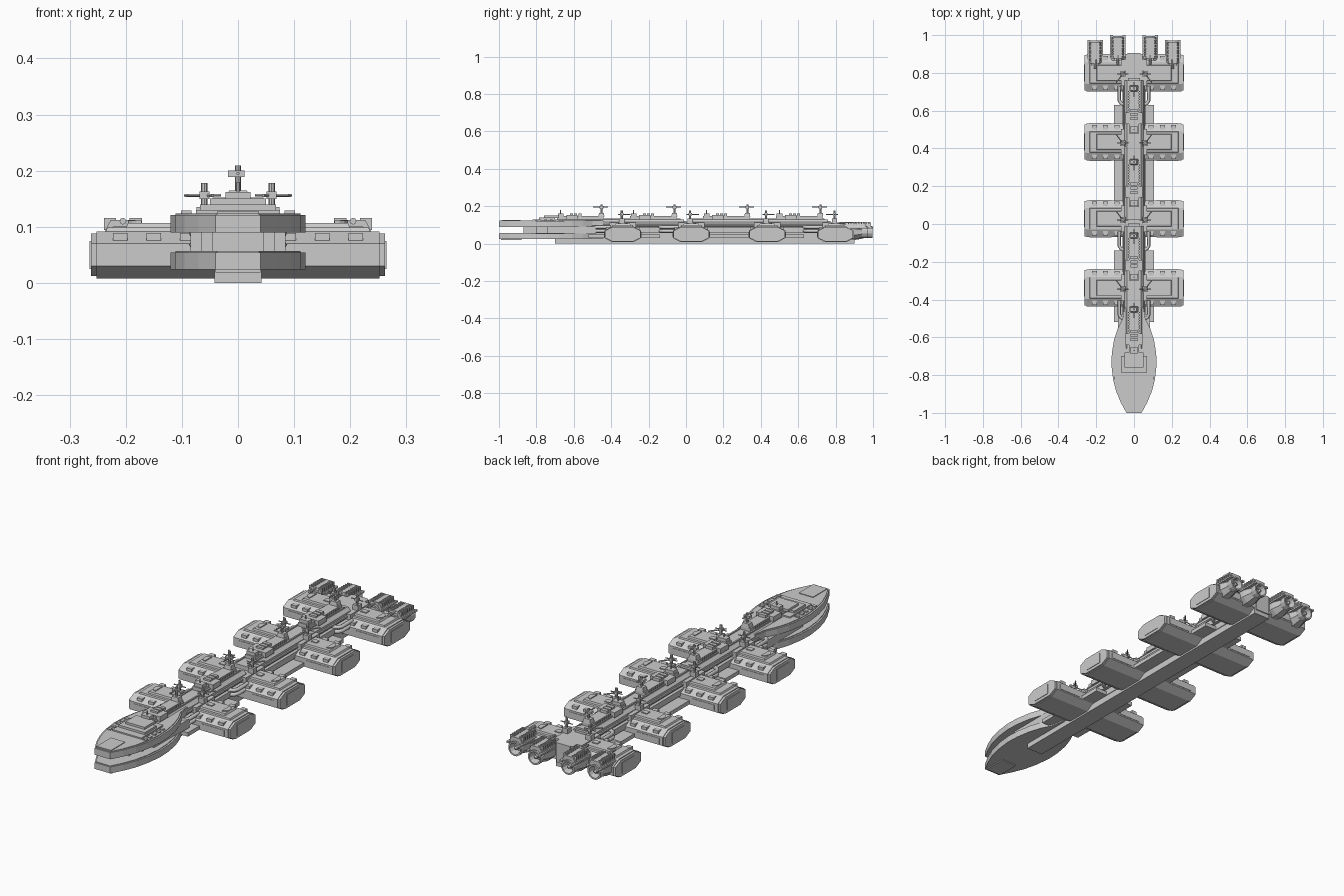
import bpy, math
from mathutils import Vector

if "Cube" in bpy.data.objects:
    bpy.data.objects.remove(bpy.data.objects["Cube"])


def mesh(name, verts, faces):
    me = bpy.data.meshes.new(name)
    me.from_pydata(verts, [], faces)
    ob = bpy.data.objects.new(name, me)
    bpy.context.collection.objects.link(ob)
    return ob


def prism(name, pts, axis, lo, hi, s=1.0):
    """Extrude a 2D profile along an axis; s scales the far end about its middle."""
    n = len(pts)
    ca = sum(p[0] for p in pts) / n
    cb = sum(p[1] for p in pts) / n

    def place(a, b, t):
        return {'x': (t, a, b), 'y': (a, t, b), 'z': (a, b, t)}[axis]
    v = [place(a, b, lo) for a, b in pts]
    v += [place(ca + (a - ca) * s, cb + (b - cb) * s, hi) for a, b in pts]
    f = [tuple(range(n))[::-1], tuple(range(n, 2 * n))]
    f += [(i, (i + 1) % n, n + (i + 1) % n, n + i) for i in range(n)]
    if axis == 'y':
        f = [q[::-1] for q in f]
    return mesh(name, v, f)


def box(name, x0, x1, y0, y1, z0, z1, s=1.0):
    x0, x1 = min(x0, x1), max(x0, x1)
    return prism(name, [(x0, y0), (x1, y0), (x1, y1), (x0, y1)], 'z', z0, z1, s)


def rod(name, a, b, r, n=8):
    a, b = Vector(a), Vector(b)
    q = (b - a).to_track_quat('Z', 'Y')
    ring = [(r * math.cos(2 * math.pi * i / n), r * math.sin(2 * math.pi * i / n)) for i in range(n)]
    ob = prism(name, ring, 'z', 0, (b - a).length)
    for v in ob.data.vertices:
        v.co = q @ v.co + a
    return ob


def lathe(name, prof, c, n=12):
    """Closed (radius, y) profile spun about a lengthwise axis through c=(x, z)."""
    m, v, f = len(prof), [], []
    for i in range(n):
        t = 2 * math.pi * (i + .5) / n
        v += [(c[0] + r * math.cos(t), y, c[1] + r * math.sin(t)) for r, y in prof]
        f += [(i * m + j, i * m + (j + 1) % m, (i + 1) % n * m + (j + 1) % m, (i + 1) % n * m + j)
              for j in range(m)]
    return mesh(name, v, f)


def pipe(name, pts, r):
    cu = bpy.data.curves.new(name, 'CURVE')
    cu.dimensions, cu.bevel_depth, cu.bevel_resolution, cu.use_fill_caps = '3D', r, 2, True
    sp = cu.splines.new('POLY')
    sp.points.add(len(pts) - 1)
    for p, c in zip(sp.points, pts):
        p.co = (*c, 1)
    ob = bpy.data.objects.new(name, cu)
    bpy.context.collection.objects.link(ob)


# Keel, lower side plates, spine core
box("keel", -.042, .042, -.70, .90, 0, .032)
box("lower_plate_front", -.105, .105, -.52, -.14, .03, .048)
box("lower_plate_rear", -.105, .105, -.05, .63, .03, .048)
box("spine_core", -.045, .045, -.72, .90, .03, .112)
for s in (-1, 1):
    box("spine_side_rail", s * .044, s * .06, -.60, .80, .058, .085)
    rod("spine_conduit", (s * .05, -.55, .098), (s * .05, .75, .098), .006)

# Upper decks: two long bevelled segments
deck = [(-.05, .105), (.05, .105), (.05, .115), (.036, .13), (-.036, .13), (-.05, .115)]
for y0, y1 in ((-.70, -.01), (.02, .76)):
    prism("upper_deck", deck, 'y', y0, y1)
    box("deck_end_cap", -.032, .032, y1 - .01, y1 + .012, .10, .122)
    for s in (-1, 1):
        box("deck_coaming", s * .027, s * .034, y0 + .01, y1 - .02, .128, .135)

# Bow: two stacked lens-shaped hull plates
half = [(.04, -1), (.07, -.945), (.095, -.885), (.111, -.82), (.12, -.745), (.117, -.68),
        (.105, -.61), (.085, -.55), (.06, -.50), (.05, -.44)]
lens = half + [(-x, y) for x, y in reversed(half)]
for name, z0, z1 in (("upper", .09, .121), ("lower", .024, .054)):
    prism(name + "_bow_hull", lens, 'z', z0, z1)
    slim = [(x * .93, y * .985 - .011) for x, y in lens]
    prism(name + "_bow_skin", slim, 'z', z1, z1 + .003)
box("bow_core", -.085, .085, -.74, -.48, .052, .092)
box("bow_core_step", -.065, .065, -.80, -.74, .054, .091)
box("bow_core_nose", -.045, .045, -.87, -.80, .054, .091)
box("bow_chin", -.04, .04, -.99, -.88, .019, .026)
box("bow_hatch", -.037, .037, -.99, -.885, .122, .127)
box("bow_deck_base", -.075, .075, -.82, -.66, .122, .13)
box("bow_deck_house", -.068, .068, -.785, -.70, .128, .14)
box("bow_bridge", -.05, .05, -.76, -.68, .138, .15)
for s in (-1, 1):
    for y in (-.69, -.72, -.75, -.785, -.815):
        box("bow_vent", s * .083, s * .102, y - .007, y + .007, .122, .129)

# Cargo pods: four octagonal cross-hulls
def octagon(cy, k=0.0):
    w, t = .0975 - k, .058 - k * .6
    return [(cy - w, .03), (cy - t, .008 + k), (cy + t, .008 + k), (cy + w, .03),
            (cy + w, .07), (cy + t, .092 - k), (cy - t, .092 - k), (cy - w, .07)]


pods = (-.338, .028, .434, .80)
for cy in pods:
    prism("pod_hull", octagon(cy), 'x', -.252, .252)
    box("pod_bridge_roof", -.07, .07, cy - .07, cy + .07, .085, .112)
    for s in (-1, 1):
        prism("pod_end_cap", octagon(cy, .004), 'x', s * .25, s * .262)
        box("pod_end_door", s * .26, s * .2645, cy - .045, cy + .045, .025, .075)
        box("pod_roof_plate", s * .06, s * .236, cy - .056, cy + .056, .091, .099, .96)
        box("pod_roof_step", s * .06, s * .20, cy - .042, cy + .042, .098, .107, .94)
        box("roof_hatch", s * .082, s * .11, cy - .012, cy + .012, .106, .111)
        arc = [(s * (.172 + .024 * math.cos(a * math.pi / 8)), cy + .026 * math.sin(a * math.pi / 8))
               for a in range(-4, 5)]
        prism("roof_half_dome", arc, 'z', .106, .111)
        for e in (-1, 1):
            for x in (.09, .15, .21):
                y0, y1 = sorted((cy + e * .066, cy + e * .09))
                ob = box("slope_window", s * (x - .013), s * (x + .013), y0, y1, .076, .089)
            box("pod_side_panel", s * .12, s * .235, cy + e * .0975 - .002, cy + e * .0975 + .002, .036, .062)
        # Gun mounts beside the deck, barrels splayed outward
        gx, gy = s * .06, cy - .006
        box("gun_base", gx - .014, gx + .014, gy - .014, gy + .014, .11, .135)
        rod("gun_post", (gx, gy, .13), (gx, gy, .178), .006)
        box("gun_head", gx - .009, gx + .009, gy - .009, gy + .009, .15, .163)
        d = -1 if cy > .7 else 1
        rod("gun_barrel", (gx - s * .015, gy - d * .018, .156), (gx + s * .034, gy + d * .045, .156), .003, 6)
        rod("gun_cross_barrel", (gx - s * .03, gy, .156), (gx + s * .03, gy, .156), .0025, 6)

# Feed pipes bending from pod fronts into the spine
for y in (-.435, -.07, .70):
    for s in (-1, 1):
        for z in (.068, .088):
            pipe("feed_pipe", [(s * .078, y + .03, z), (s * .078, y - .045, z), (s * .07, y - .06, z),
                               (s * .055, y - .068, z), (s * .03, y - .07, z)], .009)

# Four deck houses, each with a tower, ribs and a turret mast at the aft end
for y in (-.69, -.30, .09, .48):
    box("deck_house", -.026, .026, y, y + .25, .128, .147)
    box("house_front", -.045, .045, y + .05, y + .11, .128, .152)
    box("house_tower", -.022, .022, y + .005, y + .035, .146, .162)
    rod("tower_antenna", (0, y + .02, .16), (0, y + .02, .18), .003, 6)
    for i in range(3):
        box("house_locker", -.018, .018, y + .07 + i * .022, y + .086 + i * .022, .146, .16)
    for s in (-1, 1):
        for i in range(8):
            box("house_rib", s * .025, s * .031, y + .12 + i * .014, y + .127 + i * .014, .13, .145)
    ty = y + .238
    box("turret_base", -.02, .02, ty - .016, ty + .016, .145, .165, .8)
    rod("turret_post", (0, ty, .16), (0, ty, .209), .0055)
    box("turret_head", -.018, .012, ty - .01, ty + .01, .189, .2)
    rod("turret_barrel", (0, ty - .045, .195), (0, ty + .035, .195), .003, 6)

# Stern block and four engines
box("stern_block", -.035, .035, .86, .905, .02, .112)
for x, ye in ((.205, .975), (.086, 1.0)):
    for s in (-1, 1):
        cx, y0 = s * x, ye - .135
        lathe("engine_body", [(.0, y0), (.043, y0), (.043, y0 + .055), (.032, ye - .035), (0, ye - .035)],
              (cx, .062), 8)
        lathe("engine_nozzle", [(.03, ye - .045), (.034, ye - .02), (.034, ye - .004), (.027, ye - .004),
                                (.02, ye - .036)], (cx, .062))
        lathe("engine_core", [(0, ye - .04), (.012, ye - .04), (.008, ye - .012), (0, ye - .008)], (cx, .062), 8)
        prism("engine_cowl", [(cx - .036, .085), (cx + .036, .085), (cx + .022, .112), (cx - .022, .112)],
              'y', y0 + .01, ye - .012)
        rod("engine_feed", (cx, y0 - .02, .11), (cx, y0 + .03, .11), .006)
        for e in (-1, 1):
            box("engine_rail", cx + e * .026, cx + e * .04, y0 + .02, ye, .082, .09)
            for i in range(7):
                yy = y0 + .025 + i * .014
                box("engine_slat", cx + e * .012, cx + e * .034, yy, yy + .007, .094, .116)
